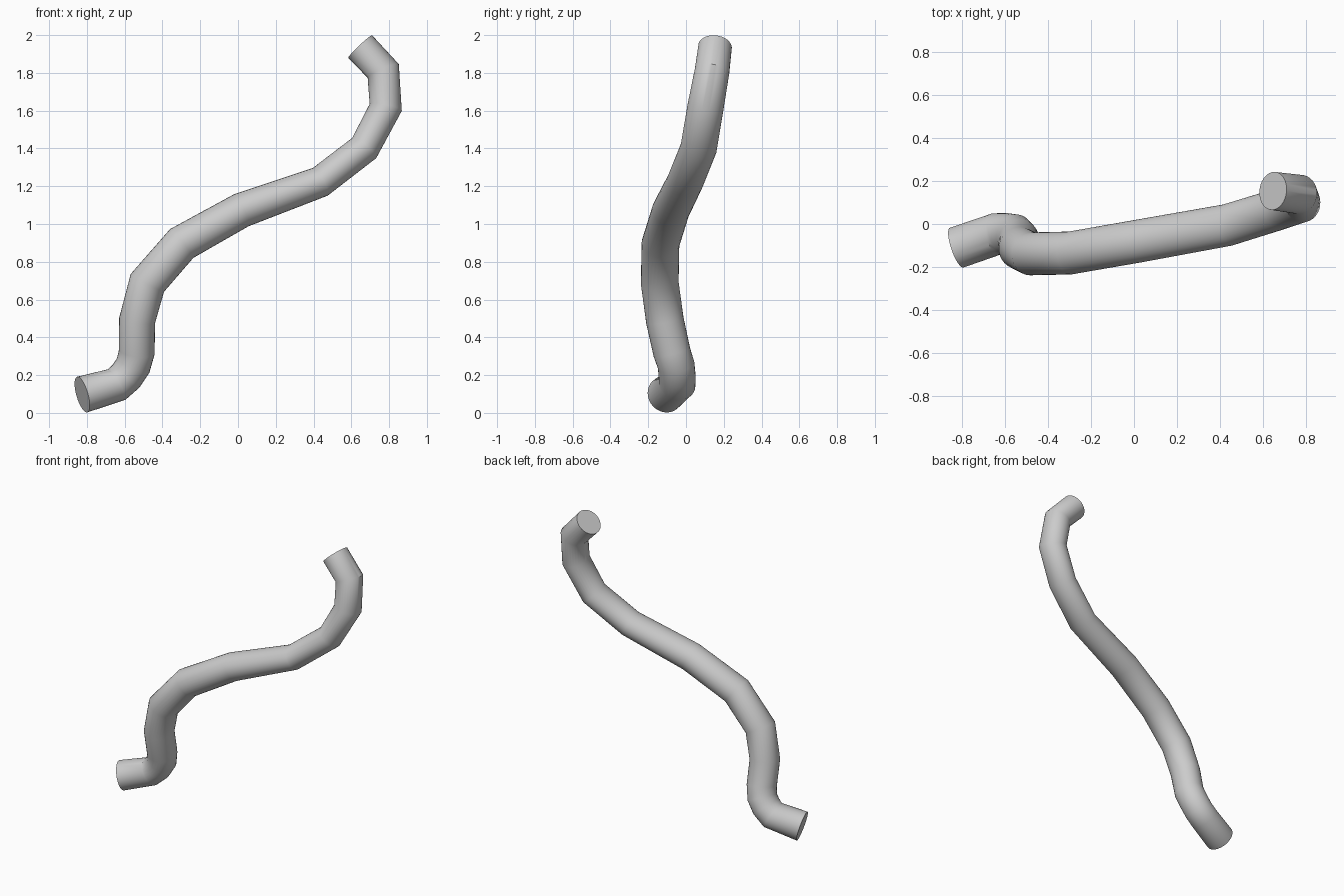
import bpy, bmesh, math
from mathutils import Vector

cube = bpy.data.objects.get("Cube")
if cube:
    bpy.data.objects.remove(cube, do_unlink=True)

# Flat grey material
grey = bpy.data.materials.new("light grey")
grey.use_nodes = True
grey.diffuse_color = (0.6, 0.6, 0.6, 1)
grey.node_tree.nodes["Principled BSDF"].inputs["Base Color"].default_value = (0.6, 0.6, 0.6, 1)

# Centre line of the pipe: x, y, z, radius in the front plane, radius in depth
PATH = [
    (-0.825, -0.11, 0.097, 0.098, 0.098),
    (-0.642, -0.047, 0.15, 0.093, 0.098),
    (-0.592, -0.047, 0.195, 0.093, 0.098),
    (-0.555, -0.052, 0.251, 0.094, 0.098),
    (-0.536, -0.075, 0.322, 0.095, 0.099),
    (-0.534, -0.112, 0.490, 0.096, 0.10),
    (-0.480, -0.139, 0.688, 0.10, 0.10),
    (-0.298, -0.135, 0.897, 0.098, 0.10),
    (0.018, -0.08, 1.073, 0.093, 0.10),
    (0.435, -0.005, 1.223, 0.083, 0.098),
    (0.668, 0.067, 1.402, 0.083, 0.097),
    (0.782, 0.103, 1.617, 0.087, 0.096),
    (0.769, 0.138, 1.81, 0.09, 0.092),
    (0.647, 0.154, 1.939, 0.087, 0.089),
]
SIDES = 32

# Loft one ring per joint, each lying in the plane that bisects the bend
points = [Vector(p[:3]) for p in PATH]
last = len(points) - 1
bm = bmesh.new()
rings = []
for i, p in enumerate(points):
    before = (p - points[max(i - 1, 0)]).normalized()
    after = (points[min(i + 1, last)] - p).normalized()
    tangent = (before + after).normalized()
    across = Vector((0, 1, 0)).cross(tangent).normalized()
    depth = tangent.cross(across)
    ring = []
    for k in range(SIDES):
        a = 2 * math.pi * k / SIDES
        ring.append(bm.verts.new(p + across * PATH[i][3] * math.cos(a)
                                 + depth * PATH[i][4] * math.sin(a)))
    rings.append(ring)

for lower, upper in zip(rings, rings[1:]):
    for k in range(SIDES):
        n = (k + 1) % SIDES
        bm.faces.new((lower[k], lower[n], upper[n], upper[k]))

# Flat end caps
bm.faces.new(list(reversed(rings[0])))
bm.faces.new(rings[-1])
bmesh.ops.recalc_face_normals(bm, faces=bm.faces)

mesh = bpy.data.meshes.new("bent_pipe")
bm.to_mesh(mesh)
bm.free()
mesh.materials.append(grey)
pipe = bpy.data.objects.new("bent_pipe", mesh)
bpy.context.collection.objects.link(pipe)

# Smooth along the pipe, sharp at the caps and the tightest bend
bpy.context.view_layer.objects.active = pipe
pipe.select_set(True)
bpy.ops.object.shade_smooth_by_angle(angle=math.radians(38))
